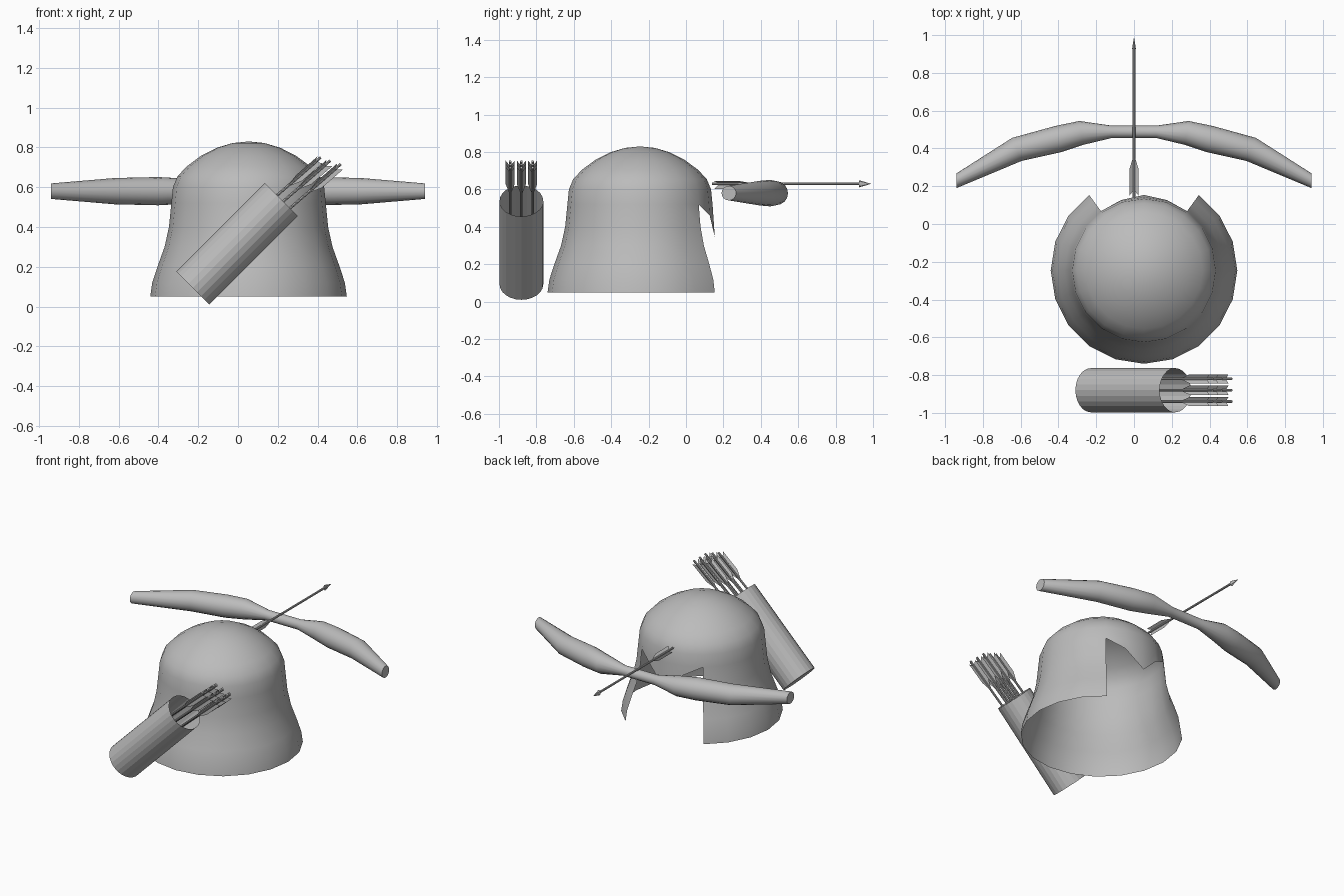
import bpy, bmesh
from math import sin, cos, pi, radians, sqrt
from mathutils import Vector, Matrix

cube = bpy.data.objects.get("Cube")
if cube:
    bpy.data.objects.remove(cube, do_unlink=True)

GREY = (0.5, 0.5, 0.5, 1)
grey = bpy.data.materials.new("plain grey")
grey.use_nodes = True
grey.diffuse_color = GREY
grey.node_tree.nodes["Principled BSDF"].inputs["Base Color"].default_value = GREY


def make(name, bm, smooth=None, recalc=True):
    if recalc:
        bmesh.ops.recalc_face_normals(bm, faces=bm.faces)
    mesh = bpy.data.meshes.new(name)
    bm.to_mesh(mesh)
    bm.free()
    mesh.materials.append(grey)
    obj = bpy.data.objects.new(name, mesh)
    bpy.context.collection.objects.link(obj)
    if smooth:
        bpy.ops.object.select_all(action='DESELECT')
        obj.select_set(True)
        bpy.context.view_layer.objects.active = obj
        bpy.ops.object.shade_smooth_by_angle(angle=radians(smooth))
    return obj


def tube(bm, rings, sides, cap_start=True, cap_end=True):
    """Skin rings given as (centre, side axis, up axis, radius)."""
    loops = []
    for c, u, v, r in rings:
        loops.append([bm.verts.new(c + (u * cos(2 * pi * i / sides) + v * sin(2 * pi * i / sides)) * r)
                      for i in range(sides)])
    for a, b in zip(loops, loops[1:]):
        for i in range(sides):
            j = (i + 1) % sides
            bm.faces.new((a[i], a[j], b[j], b[i]))
    if cap_start:
        bm.faces.new(loops[0])
    if cap_end:
        bm.faces.new(loops[-1])


X, Y, Z = Vector((1, 0, 0)), Vector((0, 1, 0)), Vector((0, 0, 1))

# Hood: turned shell, open at the back below a pointed fringe
SIDES, GAP = 20, 2
CENTRE = Vector((0.053, -0.246, 0))
PROFILE = [(0.494, 0.05), (0.484, 0.12), (0.458, 0.2), (0.422, 0.3), (0.4, 0.4), (0.388, 0.52),
           (0.38, 0.6), (0.357, 0.655), (0.31, 0.705), (0.24, 0.757), (0.16, 0.798), (0.08, 0.822)]
FACE_ROW = 5


def hood_point(col, r, z):
    a = 2 * pi * col / SIDES
    return CENTRE + Vector((r * sin(a), r * cos(a), z))


bm = bmesh.new()
rows = [[bm.verts.new(hood_point(c, r, z)) for c in range(SIDES)] for r, z in PROFILE]
for k, (low, high) in enumerate(zip(rows, rows[1:])):
    for c in range(SIDES):
        in_gap = c < GAP or c >= SIDES - GAP
        if k < FACE_ROW and in_gap:
            continue
        d = (c + 1) % SIDES
        bm.faces.new((low[c], low[d], high[d], high[c]))
crown = bm.verts.new(CENTRE + Z * 0.83)
for c in range(SIDES):
    bm.faces.new((rows[-1][c], rows[-1][(c + 1) % SIDES], crown))
edge = rows[FACE_ROW]
tip = bm.verts.new(hood_point(0, 0.4, 0.345))
for s in (1, -1):
    corner = bm.verts.new(hood_point(s, 0.392, 0.46))
    bm.faces.new((edge[2 * s], edge[s], corner))
    bm.faces.new((edge[s], edge[0], tip, corner))
bmesh.ops.delete(bm, geom=[v for v in bm.verts if not v.link_faces], context='VERTS')
make("hood", bm, 60)

# Bow: mirrored swelling limbs around a thin grip
LIMB = [(0.0, 0.488, 0.033), (0.12, 0.488, 0.033), (0.28, 0.482, 0.064),
        (0.4, 0.45, 0.071), (0.62, 0.395, 0.066), (0.94, 0.229, 0.039)]
path = [(-x, y, r) for x, y, r in reversed(LIMB[1:])] + LIMB
points = [Vector((x, y, 0.58)) for x, y, r in path]
rings = []
for i, (x, y, r) in enumerate(path):
    ends = i in (0, len(path) - 1)
    t = (points[min(i + 1, len(path) - 1)] - points[max(i - 1, 0)]).normalized()
    across = Y if ends else t.cross(Z) * -1
    rings.append((points[i], across, Z, r))
bm = bmesh.new()
tube(bm, rings, 16)
make("bow", bm, 50)


# Arrow: thin shaft, flattened point and three swept vanes
def arrow(name, tail, direction, length=0.85):
    bm = bmesh.new()
    neck = length - 0.06
    tube(bm, [(Y * 0, X, Z, 0.007), (Y * neck, X, Z, 0.007)], 8)
    head = bmesh.ops.create_cone(bm, cap_ends=True, segments=8, radius1=0.019, radius2=0, depth=0.065)
    bmesh.ops.transform(bm, verts=head["verts"], matrix=Matrix.Translation(Y * (length - 0.032))
                        @ Matrix.Diagonal((0.55, 1, 1, 1)) @ Matrix.Rotation(-pi / 2, 4, 'X'))
    bmesh.ops.recalc_face_normals(bm, faces=bm.faces)
    for angle in (30, 150, 270):
        out = Vector((cos(radians(angle)), 0, sin(radians(angle))))
        outline = [(0.035, 0.005), (0.01, 0.028), (0.15, 0.028), (0.215, 0.005)]
        bm.faces.new([bm.verts.new(Y * along + out * r) for along, r in outline])
    obj = make(name, bm, 30, recalc=False)
    obj.matrix_world = Matrix.Translation(tail) @ direction.to_track_quat('Y', 'Z').to_matrix().to_4x4()


arrow("nocked_arrow", Vector((0, 0.14, 0.63)), Y)

# Quiver: leaning open cylinder
axis = Vector((1, 0, 1)).normalized()
side = Vector((-1, 0, 1)).normalized()
base = Vector((-0.2275, -0.88, 0.0925))
bm = bmesh.new()
tube(bm, [(base, Y, side, 0.117), (base + axis * 0.63, Y, side, 0.117)], 24, cap_end=False)
make("quiver", bm)

# Bundle of arrows, points down in the quiver
lean = radians(41)
down = Vector((-cos(lean), 0, -sin(lean)))
for i, across in enumerate((-0.06, 0, 0.06)):
    for j, offset in enumerate((-0.085, -0.035, 0.01)):
        tail = base + Y * across + side * offset + axis * (0.925 - 0.5 * offset)
        arrow(f"quiver_arrow_{3 * i + j + 1}", tail, down)
